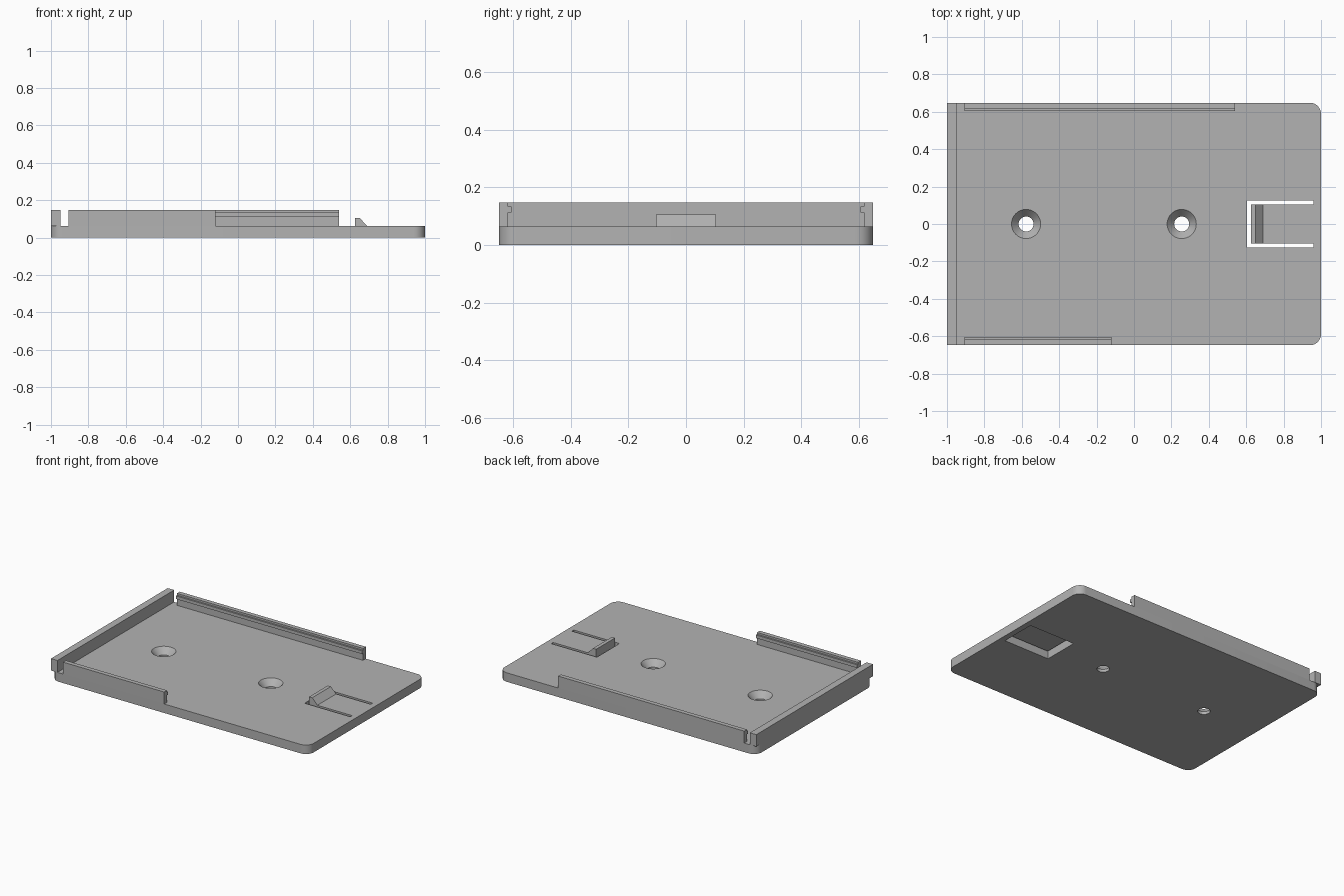
import bpy, bmesh, math

if "Cube" in bpy.data.objects:
    bpy.data.objects.remove(bpy.data.objects["Cube"])

T, TOP = 0.063, 0.147          # plate thickness, wall height
W = 0.648                      # half width

grey = bpy.data.materials.new("plain grey")
grey.diffuse_color = (0.45, 0.45, 0.45, 1)
grey.use_nodes = True
grey.node_tree.nodes["Principled BSDF"].inputs["Base Color"].default_value = grey.diffuse_color


def prism(name, pts, lo, hi, axis):
    """Extrude a 2D profile along z ('z', points are x,y), y ('y', points x,z) or x ('x', points y,z)."""
    place = {"z": lambda a, b, c: (a, b, c),
             "y": lambda a, b, c: (a, c, b),
             "x": lambda a, b, c: (c, a, b)}[axis]
    bm = bmesh.new()
    ends = [[bm.verts.new(place(a, b, c)) for a, b in pts] for c in (lo, hi)]
    n = len(pts)
    bm.faces.new(ends[0])
    bm.faces.new(ends[1])
    for i in range(n):
        j = (i + 1) % n
        bm.faces.new((ends[0][i], ends[0][j], ends[1][j], ends[1][i]))
    bmesh.ops.recalc_face_normals(bm, faces=bm.faces)
    me = bpy.data.meshes.new(name)
    bm.to_mesh(me)
    bm.free()
    me.materials.append(grey)
    ob = bpy.data.objects.new(name, me)
    bpy.context.collection.objects.link(ob)
    return ob


def box(name, x0, x1, y0, y1, z0, z1):
    return prism(name, [(x0, y0), (x1, y0), (x1, y1), (x0, y1)], z0, z1, "z")


def cone(name, x, r0, r1, z0, z1):
    bpy.ops.mesh.primitive_cone_add(vertices=48, radius1=r0, radius2=r1, depth=z1 - z0,
                                    location=(x, 0, (z0 + z1) / 2))
    ob = bpy.context.object
    ob.name = name
    ob.data.materials.append(grey)
    return ob


def cut(target, cutter):
    m = target.modifiers.new("cut", "BOOLEAN")
    m.operation, m.solver, m.object = "DIFFERENCE", "EXACT", cutter
    bpy.context.view_layer.objects.active = target
    bpy.ops.object.modifier_apply(modifier=m.name)
    bpy.data.objects.remove(cutter)


def smooth(ob):
    bpy.ops.object.select_all(action="DESELECT")
    ob.select_set(True)
    bpy.context.view_layer.objects.active = ob
    bpy.ops.object.shade_smooth_by_angle(angle=math.radians(30))


# Base plate with rounded corners
R, outline = 0.06, []
for k, (sx, sy) in enumerate([(1, 1), (-1, 1), (-1, -1), (1, -1)]):
    for i in range(11):
        a = math.radians(90 * k + 9 * i)
        outline.append((sx * (1 - R) + R * math.cos(a), sy * (W - R) + R * math.sin(a)))
plate = prism("base_plate", outline, 0, T, "z")

# Countersunk screw holes
for x in (-0.577, 0.255):
    cut(plate, cone("hole_cutter", x, 0.04, 0.04, -0.05, 0.1))
    slope = (0.078 - 0.04) / (T - 0.02)
    cut(plate, cone("sink_cutter", x, 0.04, 0.078 + slope * 0.02, 0.02, T + 0.02))

# Latch opening
cut(plate, box("latch_cutter", 0.605, 0.96, -0.125, 0.125, -0.1, 0.2))
smooth(plate)

# Springy latch: thin tongue and wedge-shaped catch
box("latch_tongue", 0.625, 0.96, -0.104, 0.104, 0.038, T)
prism("latch_catch", [(0.625, T), (0.69, T), (0.65, 0.105), (0.625, 0.105)], -0.104, 0.104, "y")

# End wall, overhanging the rounded corners
box("end_wall", -1, -0.95, -W, W, T, TOP)

# Side rails with an inner lip
for name, s, x1 in (("back_rail", 1, 0.54), ("front_rail", -1, -0.12)):
    profile = [(s * W, T), (s * W, TOP), (s * 0.617, TOP), (s * 0.617, 0.134),
               (s * 0.605, 0.134), (s * 0.605, 0.112), (s * 0.617, 0.112), (s * 0.617, T)]
    prism(name, profile, -0.906, x1, "x")
